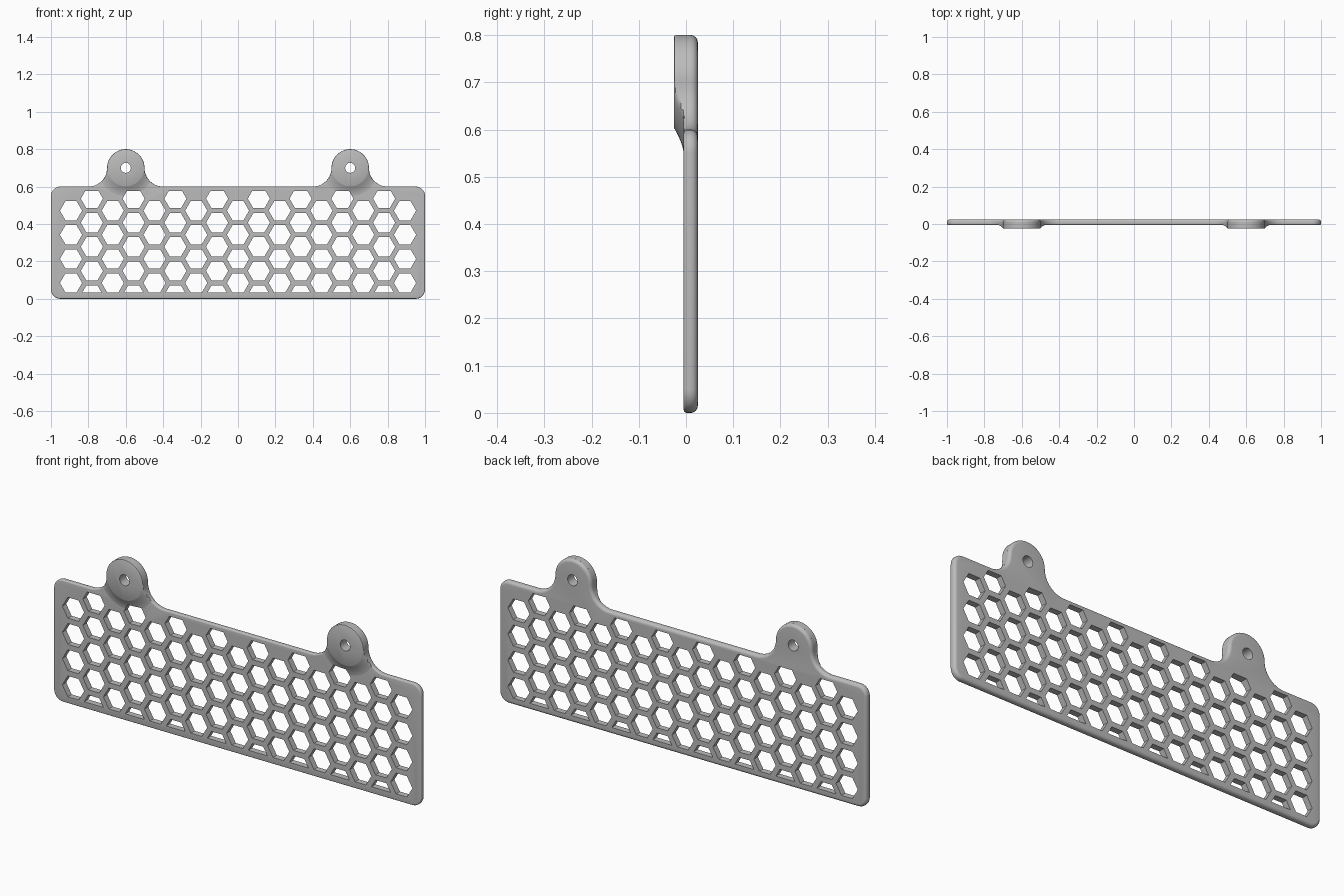
import bpy, bmesh, math
from math import sin, cos, radians, sqrt, pi

cube = bpy.data.objects.get("Cube")
if cube:
    bpy.data.objects.remove(cube, do_unlink=True)

grey = bpy.data.materials.new("plain grey")
grey.use_nodes = True
grey.diffuse_color = (0.5, 0.5, 0.5, 1)
grey.node_tree.nodes["Principled BSDF"].inputs["Base Color"].default_value = (0.5, 0.5, 0.5, 1)

FRONT, BACK, PAD_FRONT = -0.005, 0.025, -0.025
TAB_X, TAB_Z, TAB_R = 0.6, 0.7, 0.1
CORNER, TOP = 0.05, 0.6


def add_loft(bm, rings):
    """Skin a list of equal-length point rings and cap both ends."""
    loops = [[bm.verts.new(p) for p in ring] for ring in rings]
    for a, b in zip(loops, loops[1:]):
        for i in range(len(a)):
            j = (i + 1) % len(a)
            bm.faces.new((a[i], a[j], b[j], b[i]))
    bm.faces.new(loops[0])
    bm.faces.new(loops[-1])


def finish(bm, name):
    bmesh.ops.recalc_face_normals(bm, faces=bm.faces)
    mesh = bpy.data.meshes.new(name)
    bm.to_mesh(mesh)
    bm.free()
    mesh.materials.append(grey)
    ob = bpy.data.objects.new(name, mesh)
    bpy.context.collection.objects.link(ob)
    return ob


def arc(cx, cz, r, start, end, steps):
    angles = [radians(start + (end - start) * i / steps) for i in range(steps + 1)]
    return [(cx + r * cos(a), cz + r * sin(a)) for a in angles]


def outline(inset):
    """Rounded plate with two filleted ears, offset inwards by inset."""
    c, side = CORNER - inset, 1 - CORNER
    pts = arc(-side, CORNER, c, 180, 270, 8) + arc(side, CORNER, c, 270, 360, 8)
    pts += arc(side, TOP - CORNER, c, 0, 90, 8)
    for x in (TAB_X, -TAB_X):
        pts += arc(x + 2 * TAB_R, TAB_Z, TAB_R + inset, 270, 180, 12)[:-1]
        pts += arc(x, TAB_Z, TAB_R - inset, 0, 180, 32)
        pts += arc(x - 2 * TAB_R, TAB_Z, TAB_R + inset, 360, 270, 12)[1:]
    return pts + arc(-side, TOP - CORNER, c, 90, 180, 8)


# Plate with a small front rounding and a larger back rounding
def rounding(r, steps):
    return [(r * (1 - sin(pi / 2 * i / steps)), r * (1 - cos(pi / 2 * i / steps)))
            for i in range(steps + 1)]


levels = [(FRONT + d, inset) for inset, d in rounding(0.007, 4)]
levels += [(BACK - d, inset) for inset, d in reversed(rounding(0.015, 6))]
bm = bmesh.new()
add_loft(bm, [[(x, y, z) for x, z in outline(i)] for y, i in levels])
parts = [finish(bm, "plate")]


# Raised ear pads whose flared foot is trimmed to the plate outline
def reach(a):
    s, c = sin(a), abs(cos(a))
    if s >= 0:
        return TAB_R
    if s < -0.5:
        return 1
    return 2 * TAB_R * c - sqrt(max(0, TAB_R ** 2 - (2 * TAB_R * s) ** 2))


pad_profile = [(PAD_FRONT, 0.097), (-0.024, 0.099), (-0.022, 0.103), (-0.017, 0.112),
               (-0.011, 0.126), (-0.007, 0.138), (FRONT, 0.15), (0.006, 0.15)]
for side, x in (("left", TAB_X), ("right", -TAB_X)):
    bm = bmesh.new()
    rings = []
    for y, r in pad_profile:
        ring = []
        for k in range(96):
            a = 2 * pi * k / 96
            d = min(r, reach(a))
            ring.append((x + d * cos(a), y, TAB_Z + d * sin(a)))
        rings.append(ring)
    add_loft(bm, rings)
    parts.append(finish(bm, side + "_ear_pad"))

# Cutter: honeycomb holes, trimmed at the border, and the two screw holes
HEX_R, COLUMN, PITCH, MID = 0.0592, 0.1116, 0.1288, 0.278
LOW, HIGH = 0.033, 0.577
half = HEX_R * sqrt(3) / 2
bm = bmesh.new()


def add_prism(pts):
    add_loft(bm, [[(x, y, z) for x, z in pts] for y in (-0.1, 0.1)])


for col in range(-8, 9):
    rows = (-2, -1, 0, 1, 2) if col % 2 else (-1.5, -0.5, 0.5, 1.5)
    for row in rows:
        cx, cz = col * COLUMN, MID + row * PITCH
        lo, hi = max(-half, LOW - cz), min(half, HIGH - cz)
        heights = [lo, 0, hi] if lo < 0 else [lo, hi]
        widths = [(HEX_R - abs(h) / sqrt(3), h) for h in heights]
        add_prism([(cx + w, cz + h) for w, h in widths]
                  + [(cx - w, cz + h) for w, h in reversed(widths)])
for x in (TAB_X, -TAB_X):
    add_prism(arc(x, TAB_Z, 0.027, 0, 360, 16)[:-1])
cutter = finish(bm, "hole_cutter")
cutter.hide_render = True

# Cut the holes and shade
for ob in parts:
    bpy.ops.object.select_all(action="DESELECT")
    bpy.context.view_layer.objects.active = ob
    ob.select_set(True)
    mod = ob.modifiers.new("holes", "BOOLEAN")
    mod.operation, mod.solver, mod.object = "DIFFERENCE", "EXACT", cutter
    bpy.ops.object.modifier_apply(modifier=mod.name)
    bpy.ops.object.shade_smooth_by_angle(angle=radians(35))
bpy.data.objects.remove(cutter, do_unlink=True)
